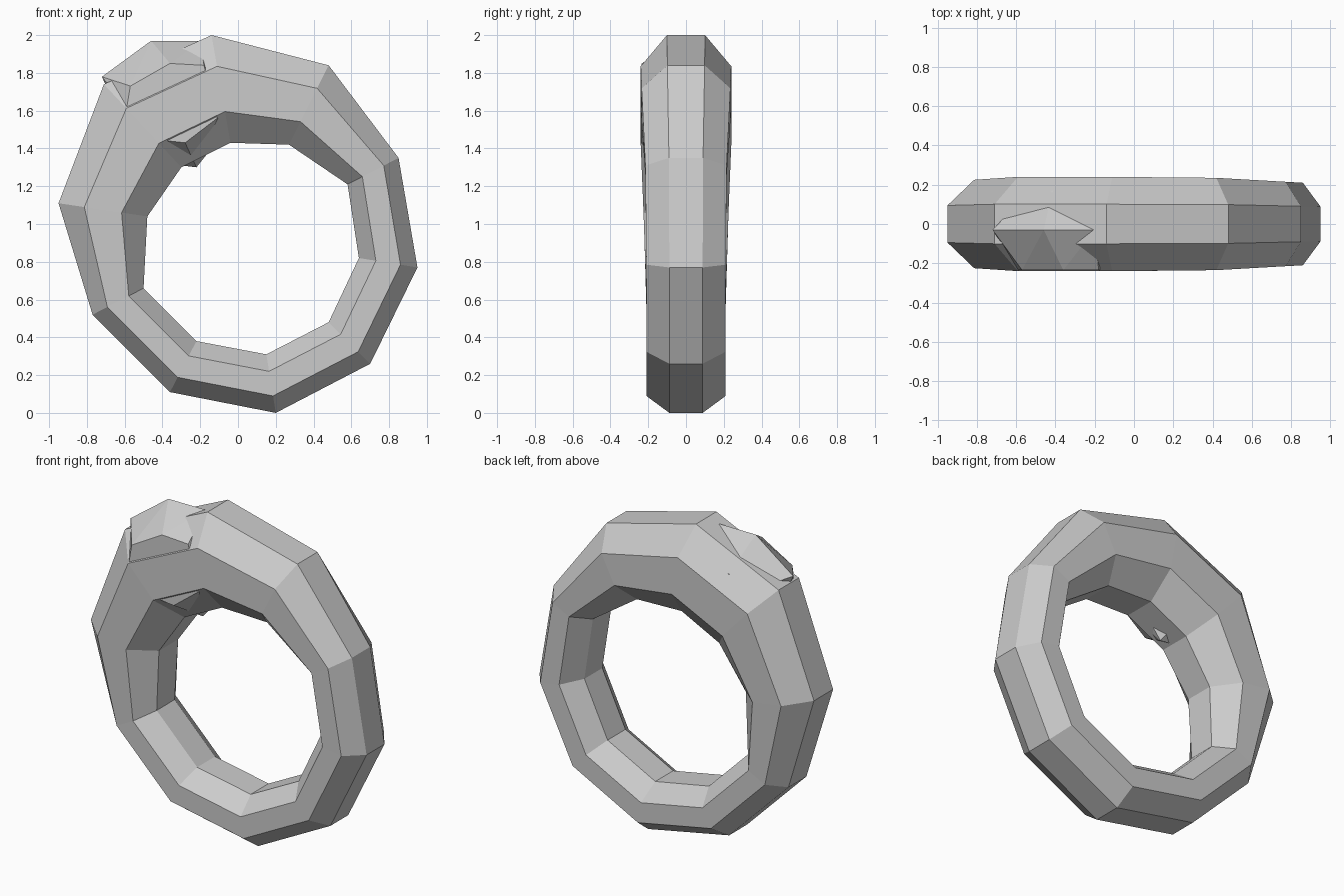
import bpy
import bmesh
from mathutils import Vector

default_cube = bpy.data.objects.get("Cube")
if default_cube:
    bpy.data.objects.remove(default_cube, do_unlink=True)

# Single plain grey for everything
grey = bpy.data.materials.new("stone_grey")
grey.use_nodes = True
colour = (0.6, 0.6, 0.6, 1.0)
grey.diffuse_color = colour
grey.node_tree.nodes["Principled BSDF"].inputs["Base Color"].default_value = colour


def add_object(name, bm):
    """Turn a bmesh into a flat-shaded grey object."""
    bmesh.ops.recalc_face_normals(bm, faces=bm.faces[:])
    mesh = bpy.data.meshes.new(name)
    bm.to_mesh(mesh)
    bm.free()
    mesh.materials.append(grey)
    part = bpy.data.objects.new(name, mesh)
    bpy.context.scene.collection.objects.link(part)
    return part


# Ring stations: outer point (x, z), inner point (x, z), half width
stations = [
    ((-.14, 2.0), (-.04, 1.43), .24),
    ((.48, 1.84), (.27, 1.42), .235),
    ((.85, 1.35), (.58, 1.21), .215),
    ((.95, .77), (.64, .82), .21),
    ((.70, .26), (.48, .48), .21),
    ((.20, 0), (.15, .31), .21),
    ((-.36, .11), (-.22, .38), .21),
    ((-.77, .52), (-.50, .66), .21),
    ((-.95, 1.11), (-.48, 1.04), .225),
    ((-.71, 1.74), (-.30, 1.30), .24),
]

# Octagonal cross-section: (depth from outer to inner, share of half width)
half_section = [(0, .42), (.29, 1), (.71, 1), (1, .42)]
section = half_section + [(d, -w) for d, w in reversed(half_section)]


def build_ring():
    bm = bmesh.new()
    loops = []
    for outer, inner, width in stations:
        loop = []
        for depth, share in section:
            p = Vector(outer).lerp(Vector(inner), depth)
            loop.append(bm.verts.new((p.x, width * share, p.y)))
        loops.append(loop)
    count = len(section)
    for i, loop in enumerate(loops):
        previous = loops[i - 1]
        for j in range(count):
            k = (j + 1) % count
            bm.faces.new((previous[j], previous[k], loop[k], loop[j]))
    return add_object("ring_band", bm)


# Rough cut stone set through the band
girdle = [(-.72, 1.78), (-.46, 1.97), (-.20, 1.97), (-.02, 1.55),
          (-.22, 1.30), (-.30, 1.31), (-.60, 1.50)]
table = [(-.57, 1.73), (-.36, 1.85), (-.18, 1.84), (-.18, 1.81),
         (-.11, 1.56), (-.28, 1.43), (-.37, 1.44), (-.59, 1.61)]


def build_stone():
    bm = bmesh.new()
    for outline, y in ((table, -.235), (girdle, -.03)):
        for x, z in outline:
            bm.verts.new((x, y, z))
    # Back facet, a smaller copy of the girdle hidden in the band
    centre = Vector((-.38, 1.64))
    for point in girdle:
        p = centre.lerp(Vector(point), .45)
        bm.verts.new((p.x, .17, p.y))
    hull = bmesh.ops.convex_hull(bm, input=bm.verts[:])
    loose = [g for g in hull["geom_interior"] if isinstance(g, bmesh.types.BMVert)]
    bmesh.ops.delete(bm, geom=loose, context='VERTS')
    return add_object("set_stone", bm)


build_ring()
build_stone()
